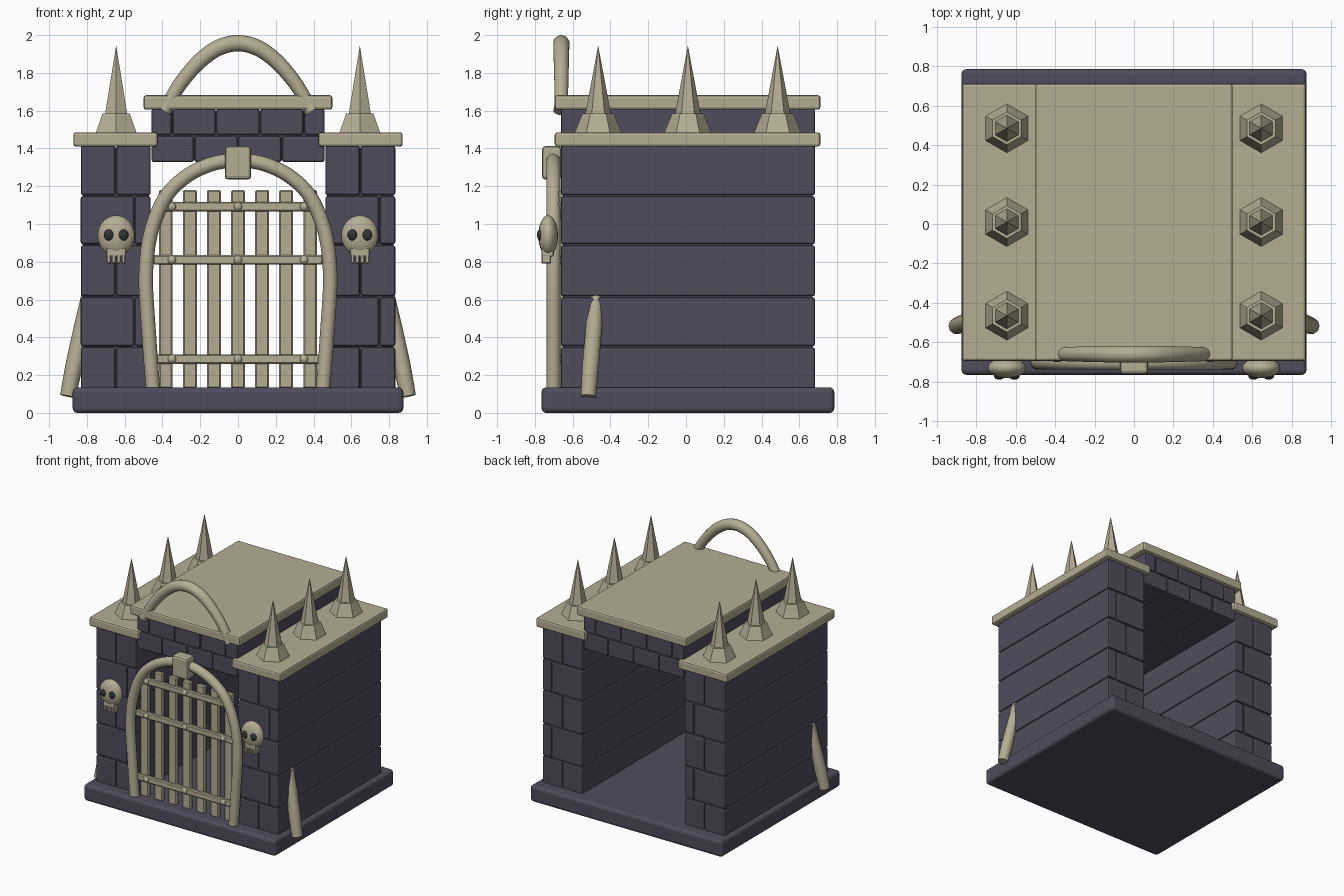
import bpy, bmesh, math
from mathutils import Vector, Matrix

if "Cube" in bpy.data.objects:
    bpy.data.objects.remove(bpy.data.objects["Cube"])


def material(name, rgb):
    m = bpy.data.materials.new(name)
    m.diffuse_color = (*rgb, 1)
    m.use_nodes = True
    m.node_tree.nodes["Principled BSDF"].inputs["Base Color"].default_value = m.diffuse_color
    return m


STONE = material("dark_stone", (0.078, 0.073, 0.108))
BONE = material("bone", (0.46, 0.42, 0.295))
SOCKET = material("eye_socket", (0.03, 0.035, 0.04))


def finish(bm, name, mat, smooth=False):
    bmesh.ops.recalc_face_normals(bm, faces=bm.faces)
    me = bpy.data.meshes.new(name)
    bm.to_mesh(me)
    bm.free()
    me.materials.append(mat)
    ob = bpy.data.objects.new(name, me)
    bpy.context.collection.objects.link(ob)
    if smooth:
        bpy.ops.object.select_all(action='DESELECT')
        bpy.context.view_layer.objects.active = ob
        ob.select_set(True)
        bpy.ops.object.shade_smooth_by_angle(angle=math.radians(40))
    return ob


def add_box(bm, x, y, z, bevel=0.0, segments=2):
    """Box from (min, max) ranges, with rounded edges."""
    size = (x[1] - x[0], y[1] - y[0], z[1] - z[0])
    mid = ((x[0] + x[1]) / 2, (y[0] + y[1]) / 2, (z[0] + z[1]) / 2)
    mat = Matrix.Translation(mid) @ Matrix.Diagonal((*size, 1))
    verts = bmesh.ops.create_cube(bm, size=1, matrix=mat)["verts"]
    if bevel:
        edges = list({e for v in verts for e in v.link_edges})
        bmesh.ops.bevel(bm, geom=edges, offset=bevel, segments=segments,
                        profile=0.5, affect='EDGES')


def box(name, x, y, z, mat, bevel=0.0, segments=2):
    bm = bmesh.new()
    add_box(bm, x, y, z, bevel, segments)
    return finish(bm, name, mat)


def ellipsoid(name, centre, radii, mat, u=24, v=14):
    bm = bmesh.new()
    m = Matrix.Translation(centre) @ Matrix.Diagonal((*radii, 1))
    bmesh.ops.create_uvsphere(bm, u_segments=u, v_segments=v, radius=1, matrix=m)
    return finish(bm, name, mat, True)


def tube(name, pts, radii, mat, sides=14, steps=6):
    """Smooth tube through points, radius interpolated along the path."""
    p = [Vector(q) for q in pts]
    p = [2 * p[0] - p[1]] + p + [2 * p[-1] - p[-2]]
    path, rad = [], []
    n = len(pts) - 1
    for i in range(n):
        a, b, c, d = p[i:i + 4]
        for s in range(steps + (i == n - 1)):
            t = s / steps
            path.append(0.5 * (2 * b + (c - a) * t + (2 * a - 5 * b + 4 * c - d) * t * t
                               + (3 * b - a - 3 * c + d) * t ** 3))
            rad.append(radii[i] * (1 - t) + radii[i + 1] * t)
    bm = bmesh.new()
    rings = []
    for i, q in enumerate(path):
        tan = (path[min(i + 1, len(path) - 1)] - path[max(i - 1, 0)]).normalized()
        side = tan.cross(Vector((0, 1, 0))).normalized()
        up = side.cross(tan)
        angles = [2 * math.pi * k / sides for k in range(sides)]
        rings.append([bm.verts.new(q + rad[i] * (side * math.cos(w) + up * math.sin(w)))
                      for w in angles])
    for r0, r1 in zip(rings, rings[1:]):
        for k in range(sides):
            j = (k + 1) % sides
            bm.faces.new((r0[k], r0[j], r1[j], r1[k]))
    bm.faces.new(rings[0])
    bm.faces.new(rings[-1])
    return finish(bm, name, mat, True)


def mirrored(half):
    """Complete a left-right symmetric path that ends on the centre line."""
    return half + [(-x, y, z) for x, y, z in reversed(half[:-1])]


WALL_Y = (-0.662, 0.683)
GAP = 0.005


def brickwork(name, courses):
    """Full-depth bricks: each course is (z range, list of x joints)."""
    bm = bmesh.new()
    for (z0, z1), joints in courses:
        for a, b in zip(joints, joints[1:]):
            add_box(bm, (a + GAP / 2, b - GAP / 2), WALL_Y,
                    (z0 + GAP / 2, z1 - GAP / 2), 0.012)
    # recessed mortar core
    xs = [x for c in courses for x in c[1]]
    zs = [z for c in courses for z in c[0]]
    add_box(bm, (min(xs) + 0.012, max(xs) - 0.012),
            (WALL_Y[0] + 0.012, WALL_Y[1] - 0.012), (min(zs) + 0.01, max(zs) - 0.01))
    return finish(bm, name, STONE)


# Stone base
box("base_slab", (-0.875, 0.875), (-0.765, 0.785), (0, 0.135), STONE, 0.025, 3)

# Side walls with staggered bricks, and their caps
levels = [0.12, 0.35, 0.615, 0.89, 1.15, 1.415]
for side, tag in ((-1, "left"), (1, "right")):
    mid = side * 0.6475
    rows = [((levels[i], levels[i + 1]),
             [mid - 0.1875, mid + (0.1 if i % 2 else 0), mid + 0.1875]) for i in range(5)]
    brickwork(tag + "_wall", rows)
    xr = sorted((side * 0.425, side * 0.872))
    box(tag + "_wall_cap", xr, (-0.695, 0.712), (1.41, 1.485), BONE, 0.014)

# Raised roof of two brick courses and a slab
q = 0.232
brickwork("roof_bricks", [
    ((1.325, 1.468), [-0.46, -q, 0, q, 0.46]),
    ((1.468, 1.612), [-0.46, -1.5 * q, -q / 2, q / 2, 1.5 * q, 0.46])])
box("roof_slab", (-0.5, 0.5), (-0.695, 0.712), (1.605, 1.682), BONE, 0.014)

# Hexagonal spikes on the caps
for side in (-1, 1):
    for y in (-0.465, 0.01, 0.485):
        bm = bmesh.new()
        for r0, r1, z0, z1 in ((0.126, 0.083, 1.48, 1.585), (0.085, 0.0, 1.49, 1.945)):
            m = Matrix.Translation((side * 0.645, y, (z0 + z1) / 2)) @ Matrix.Rotation(math.pi / 6, 4, 'Z')
            # orient so that two corners point along y
            ring = bmesh.ops.create_cone(bm, cap_ends=True, segments=6, radius1=r0,
                                         radius2=r1, depth=z1 - z0, matrix=m)["verts"]
            far = max(ring, key=lambda v: (v.co.xy - Vector((side * 0.645, y))).length)
            d = far.co.xy - Vector((side * 0.645, y))
            turn = math.pi / 2 - math.atan2(d.y, d.x)
            bmesh.ops.rotate(bm, verts=ring, cent=(side * 0.645, y, 0),
                             matrix=Matrix.Rotation(turn, 3, 'Z'))
        finish(bm, "spike", BONE)

# Curved bone over the roof
Y = -0.66
tube("roof_bone", mirrored([(-0.395, Y, 1.60), (-0.365, Y, 1.645), (-0.30, Y, 1.75),
                            (-0.205, Y, 1.86), (-0.105, Y, 1.932), (0, Y, 1.957)]),
     [0.042, 0.036, 0.038, 0.041, 0.043, 0.043, 0.043, 0.041, 0.038, 0.036, 0.042], BONE)

# Gate arch and keystone
Y = -0.702
tube("gate_arch", mirrored([(-0.45, Y, 0.125), (-0.472, Y, 0.42), (-0.488, Y, 0.72),
                            (-0.462, Y, 0.95), (-0.385, Y, 1.14), (-0.27, Y, 1.255),
                            (-0.13, Y, 1.32), (0, Y, 1.335)]), [0.038] * 15, BONE)
box("keystone", (-0.07, 0.07), (-0.762, -0.66), (1.235, 1.412), BONE, 0.018)

# Gate slats, rails and rivets
for i in range(7):
    x = (i - 3) * 0.1275
    box("gate_slat", (x - 0.037, x + 0.037), (-0.675, -0.635), (0.13, 1.18), BONE, 0.008, 1)
for z, w in ((0.285, 0.445), (0.81, 0.45), (1.092, 0.435)):
    box("gate_rail", (-w, w), (-0.695, -0.66), (z - 0.025, z + 0.025), BONE, 0.007, 1)
    for x in (-0.35, 0, 0.35):
        ellipsoid("gate_rivet", (x, -0.695, z), (0.022, 0.016, 0.022), BONE, 12, 8)

# Skulls on the wall fronts
for side in (-1, 1):
    x = side * 0.645
    ellipsoid("skull", (x, -0.73, 0.938), (0.098, 0.052, 0.108), BONE)
    box("skull_jaw", (x - 0.052, x + 0.052), (-0.765, -0.70), (0.825, 0.88), BONE, 0.012)
    for k in range(4):
        tx = x + (k - 1.5) * 0.026
        box("skull_tooth", (tx - 0.011, tx + 0.011), (-0.765, -0.715),
            (0.79, 0.84), BONE, 0.005, 1)
    for e in (-1, 1):
        ellipsoid("skull_eye", (x + e * 0.038, -0.773, 0.942), (0.027, 0.016, 0.03), SOCKET, 16, 10)

# Tusks leaning on the side walls
for side in (-1, 1):
    tube("side_tusk", [(side * 0.90, -0.517, 0.088), (side * 0.868, -0.505, 0.25),
                       (side * 0.825, -0.488, 0.45), (side * 0.785, -0.475, 0.64)],
         [0.042, 0.046, 0.045, 0.04], BONE, 10, 3)
